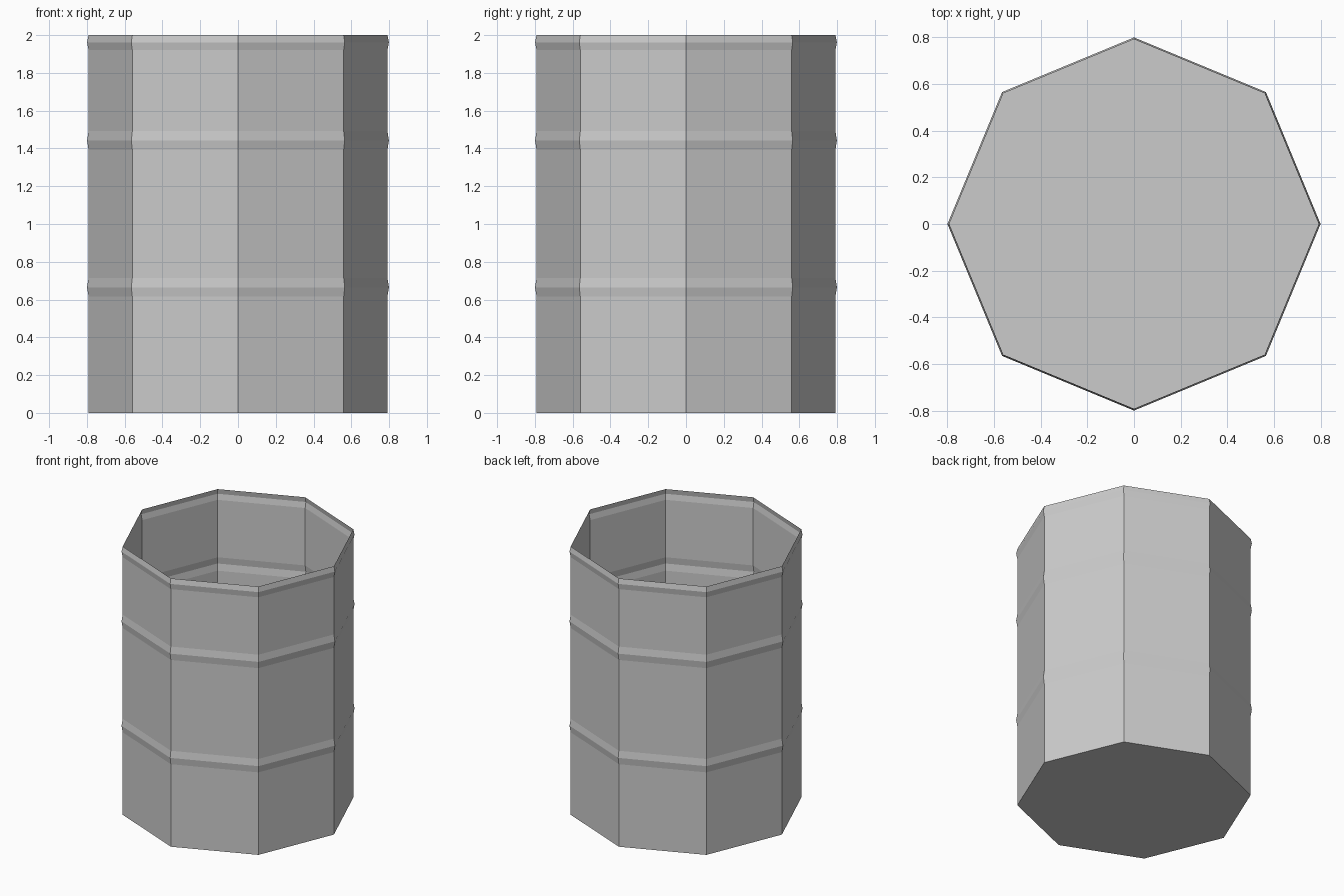
import bpy, bmesh, math

if "Cube" in bpy.data.objects:
    bpy.data.objects.remove(bpy.data.objects["Cube"])

SIDES = 8
BODY, RIB = 0.791, 0.799

# Side profile (radius, height), with two pressed ribs and a rolled rim
profile = [(BODY, 0.0)]
for z in (0.665, 1.442):
    profile += [(BODY, z - 0.05), (RIB, z), (BODY, z + 0.05)]
profile += [(BODY, 1.92), (RIB, 1.962), (BODY, 2.0)]

# Open-topped thin shell: stacked octagonal rings plus a floor
bm = bmesh.new()
rings = []
for r, z in profile:
    rings.append([bm.verts.new((r * math.cos(math.tau * i / SIDES),
                                r * math.sin(math.tau * i / SIDES), z))
                  for i in range(SIDES)])
for low, high in zip(rings, rings[1:]):
    for i in range(SIDES):
        j = (i + 1) % SIDES
        bm.faces.new((low[i], low[j], high[j], high[i]))
bm.faces.new(rings[0][::-1])

mesh = bpy.data.meshes.new("barrel_shell")
bm.to_mesh(mesh)
bm.free()
bpy.context.collection.objects.link(bpy.data.objects.new("barrel_shell", mesh))
